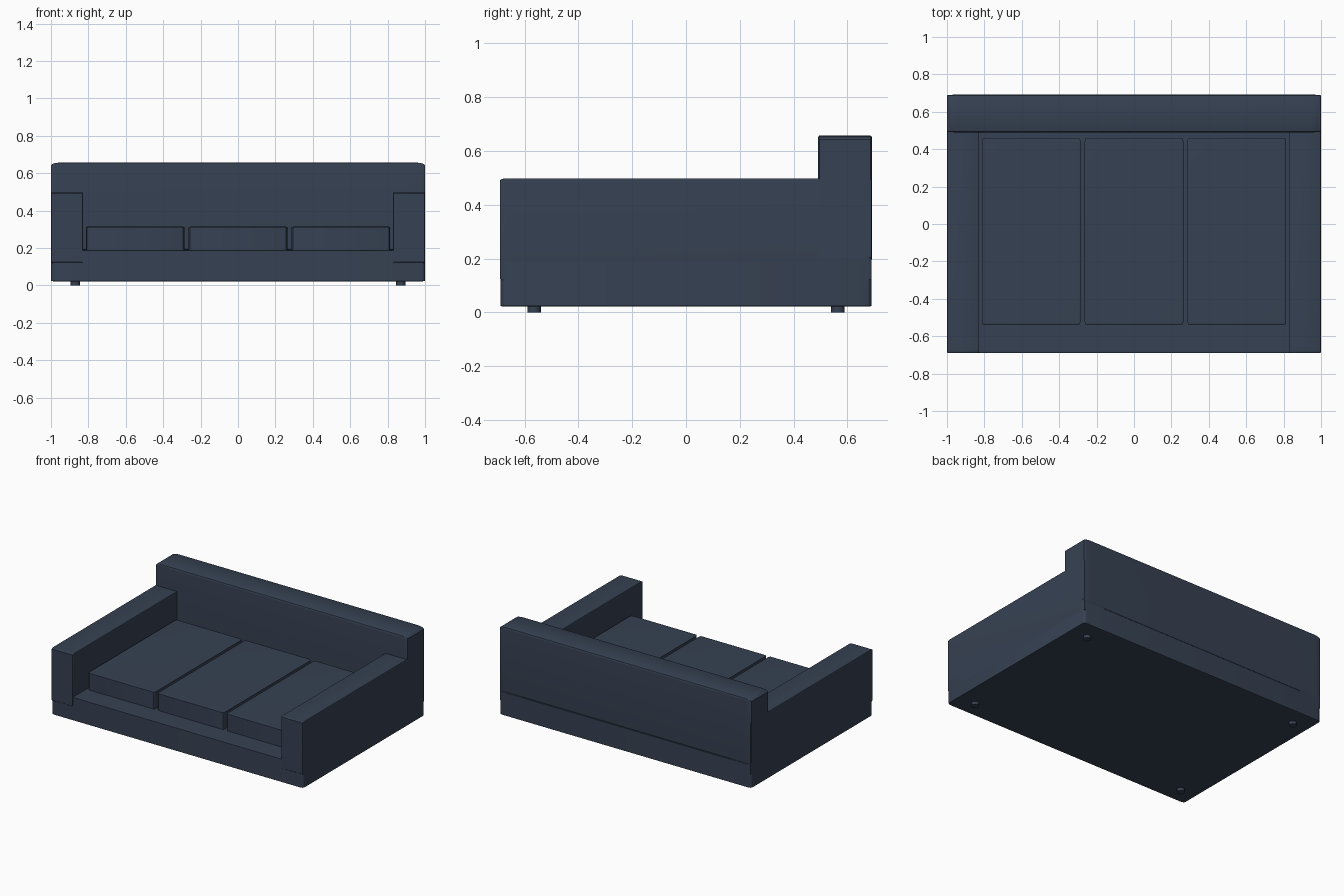
import bpy
import bmesh
import math
from mathutils import Vector

cube = bpy.data.objects.get("Cube")
if cube:
    bpy.data.objects.remove(cube, do_unlink=True)


def make_material(name, colour):
    mat = bpy.data.materials.new(name)
    mat.use_nodes = True
    mat.diffuse_color = colour
    mat.node_tree.nodes["Principled BSDF"].inputs["Base Color"].default_value = colour
    return mat


fabric = make_material("slate blue fabric", (0.037, 0.053, 0.085, 1))


def finish(bm, name, angle=30):
    mesh = bpy.data.meshes.new(name)
    bm.to_mesh(mesh)
    bm.free()
    mesh.materials.append(fabric)
    obj = bpy.data.objects.new(name, mesh)
    bpy.context.collection.objects.link(obj)
    bpy.ops.object.select_all(action="DESELECT")
    obj.select_set(True)
    bpy.context.view_layer.objects.active = obj
    bpy.ops.object.shade_smooth_by_angle(angle=math.radians(angle))
    return obj


def padded_box(name, low, high, rounding):
    """Box rounded in unit space, so each rounding stretches with the box."""
    low, high = Vector(low), Vector(high)
    bm = bmesh.new()
    bmesh.ops.create_cube(bm, size=1)
    bmesh.ops.bevel(bm, geom=bm.edges[:], offset=rounding, segments=4,
                    profile=0.5, affect="EDGES")
    bmesh.ops.scale(bm, vec=high - low, verts=bm.verts)
    bmesh.ops.translate(bm, vec=(low + high) / 2, verts=bm.verts)
    return finish(bm, name)


def foot(name, x, y):
    bm = bmesh.new()
    bmesh.ops.create_cone(bm, cap_ends=True, segments=24, radius1=0.025,
                          radius2=0.025, depth=0.04)
    bmesh.ops.translate(bm, vec=(x, y, 0.02), verts=bm.verts)
    return finish(bm, name)


# Frame: base, backrest and full-depth arms
padded_box("base", (-1, -0.69, 0.022), (1, 0.69, 0.19), 0.012)
padded_box("backrest", (-1, 0.49, 0.19), (1, 0.692, 0.657), 0.03)
for side, s in (("left", 1), ("right", -1)):
    inner, outer = 0.828 * s, s
    padded_box(side + "_arm", (min(inner, outer), -0.691, 0.118),
               (max(inner, outer), 0.689, 0.498), 0.018)
    # Feet
    foot(side + "_front_foot", 0.87 * s, -0.565)
    foot(side + "_back_foot", 0.87 * s, 0.565)

# Seat cushions
for place, x in (("right", -0.55), ("middle", 0), ("left", 0.55)):
    padded_box(place + "_seat_cushion", (x - 0.264, -0.54, 0.185),
               (x + 0.264, 0.46, 0.314), 0.022)
